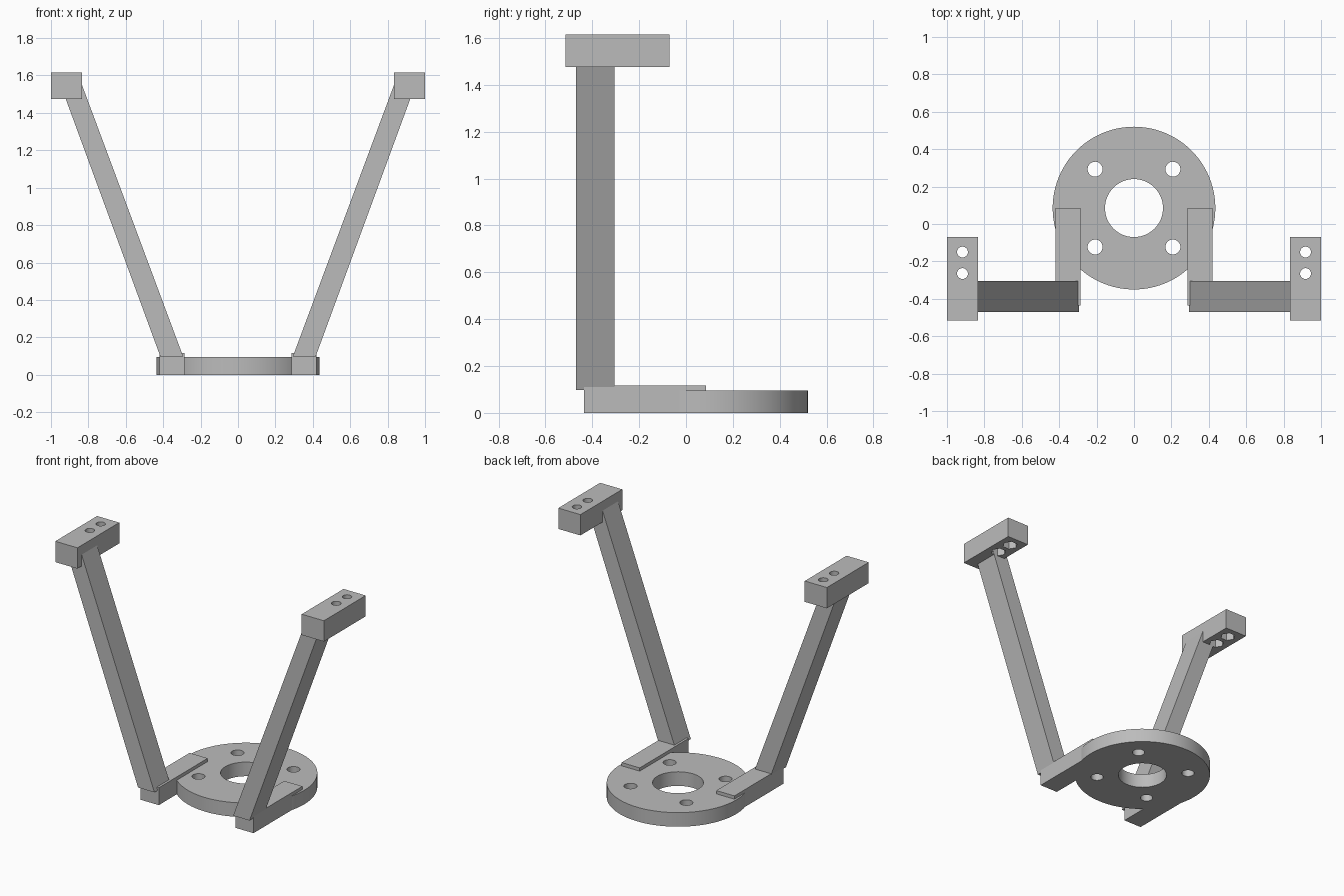
import bpy
import bmesh
import math

cube = bpy.data.objects.get("Cube")
if cube:
    bpy.data.objects.remove(cube, do_unlink=True)

GREY = (0.5, 0.5, 0.5, 1.0)
grey = bpy.data.materials.new("plain grey")
grey.use_nodes = True
grey.diffuse_color = GREY
grey.node_tree.nodes["Principled BSDF"].inputs["Base Color"].default_value = GREY


def prism(name, outline, axis, low, high):
    """Extrude a closed outline along y (outline in xz) or z (outline in xy)."""
    bm = bmesh.new()
    if axis == "z":
        verts = [bm.verts.new((a, b, low)) for a, b in outline]
        step = (0, 0, high - low)
    else:
        verts = [bm.verts.new((a, low, b)) for a, b in outline]
        step = (0, high - low, 0)
    face = bm.faces.new(verts)
    result = bmesh.ops.extrude_face_region(bm, geom=[face], use_keep_orig=True)
    moved = [g for g in result["geom"] if isinstance(g, bmesh.types.BMVert)]
    bmesh.ops.translate(bm, verts=moved, vec=step)
    bmesh.ops.recalc_face_normals(bm, faces=bm.faces)
    mesh = bpy.data.meshes.new(name)
    bm.to_mesh(mesh)
    bm.free()
    mesh.materials.append(grey)
    obj = bpy.data.objects.new(name, mesh)
    bpy.context.collection.objects.link(obj)
    return obj


def ring(x, y, radius, sides):
    angles = [math.tau * i / sides for i in range(sides)]
    return [(x + radius * math.cos(a), y + radius * math.sin(a)) for a in angles]


def rectangle(x0, x1, y0, y1):
    return [(x0, y0), (x1, y0), (x1, y1), (x0, y1)]


def activate(obj):
    bpy.ops.object.select_all(action="DESELECT")
    obj.select_set(True)
    bpy.context.view_layer.objects.active = obj


def cut(obj, outline, low, high):
    cutter = prism("hole_cutter", outline, "z", low, high)
    cutter.hide_render = True
    activate(obj)
    mod = obj.modifiers.new("hole", "BOOLEAN")
    mod.operation = "DIFFERENCE"
    mod.solver = "EXACT"
    mod.object = cutter
    bpy.ops.object.modifier_apply(modifier=mod.name)
    bpy.data.objects.remove(cutter, do_unlink=True)


def smooth(obj):
    activate(obj)
    bpy.ops.object.shade_smooth_by_angle(angle=math.radians(30))


# Round base plate with a centre bore and four bolt holes
CENTRE_Y = 0.085
BOLT = 0.208
plate = prism("base_plate", ring(0, CENTRE_Y, 0.435, 96), "z", 0, 0.095)
cut(plate, ring(0, CENTRE_Y, 0.155, 64), -0.1, 0.3)
for sx in (-1, 1):
    for sy in (-1, 1):
        cut(plate, ring(sx * BOLT, CENTRE_Y + sy * BOLT, 0.04, 32), -0.1, 0.3)
smooth(plate)

for side, s in (("left", 1), ("right", -1)):
    # Bar running forward from the plate
    bar = rectangle(s * 0.285, s * 0.42, -0.435, CENTRE_Y)
    prism(side + "_foot_bar", bar, "z", 0, 0.117)

    # Leaning arm, its top buried in the mounting block
    arm = [(0.293, 0.097), (0.415, 0.097), (0.967, 1.6), (0.853, 1.6)]
    prism(side + "_arm", [(s * x, z) for x, z in arm], "y", -0.47, -0.305)

    # Mounting block with two screw holes and hexagonal nut pockets below
    block = prism(side + "_mounting_block",
                  rectangle(s * 0.835, s * 1.0, -0.515, -0.07), "z", 1.475, 1.615)
    for y in (-0.15, -0.265):
        cut(block, ring(s * 0.917, y, 0.029, 32), 1.4, 1.7)
        cut(block, ring(s * 0.917, y, 0.048, 6), 1.4, 1.535)
    smooth(block)
